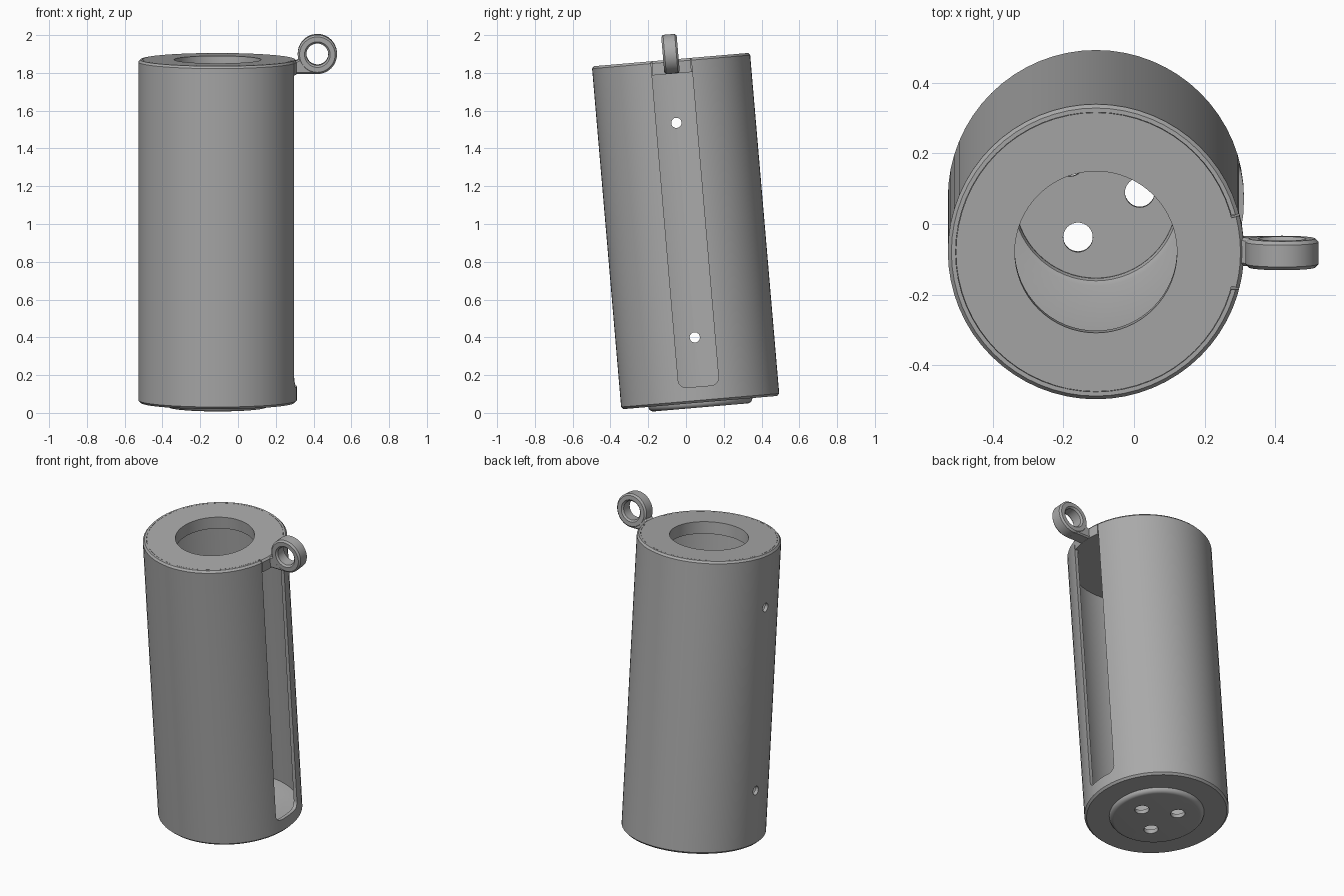
import bpy, bmesh
from math import pi, sin, cos, radians
from mathutils import Matrix, Vector

old = bpy.data.objects.get("Cube")
if old:
    bpy.data.objects.remove(old, do_unlink=True)

RADIUS, INNER, HEIGHT = 0.42, 0.397, 1.822
LID_BOTTOM = 1.747
SLOT_HALF = 0.107
POSE = Matrix.Translation((-0.108, 0.076, 0.055)) @ Matrix.Rotation(radians(4.9), 4, 'X')

grey = bpy.data.materials.new("plain grey")
grey.use_nodes = True
COLOUR = (0.4, 0.4, 0.4, 1)
grey.diffuse_color = COLOUR
grey.node_tree.nodes["Principled BSDF"].inputs["Base Color"].default_value = COLOUR


def finish(bm, name):
    """Turn a bmesh into a posed object."""
    bmesh.ops.remove_doubles(bm, verts=bm.verts, dist=0.0001)
    bmesh.ops.recalc_face_normals(bm, faces=bm.faces)
    mesh = bpy.data.meshes.new(name)
    bm.to_mesh(mesh)
    bm.free()
    mesh.materials.append(grey)
    obj = bpy.data.objects.new(name, mesh)
    obj.matrix_world = POSE
    bpy.context.collection.objects.link(obj)
    return obj


def lathe(name, profile, closed=False, steps=64, start=0, angle=2 * pi, turn=None):
    """Revolve (radius, z) points about z; a partial turn gets end caps."""
    bm = bmesh.new()
    rot = Matrix.Rotation(start, 3, 'Z')
    verts = [bm.verts.new(rot @ Vector((r, 0, z))) for r, z in profile]
    edges = [bm.edges.new(p) for p in zip(verts, verts[1:])]
    if closed:
        edges.append(bm.edges.new((verts[-1], verts[0])))
    out = bmesh.ops.spin(bm, geom=verts + edges, axis=(0, 0, 1), cent=(0, 0, 0),
                         angle=angle, steps=steps)
    if angle < 6:
        last = [e for e in out["geom_last"] if isinstance(e, bmesh.types.BMEdge)]
        bmesh.ops.holes_fill(bm, edges=edges + last, sides=0)
    if turn:
        bm.transform(turn)
    return finish(bm, name)


def prism(name, points, depth):
    """Extrude a planar polygon by a vector."""
    bm = bmesh.new()
    face = bm.faces.new([bm.verts.new(p) for p in points])
    out = bmesh.ops.extrude_face_region(bm, geom=[face], use_keep_orig=True)
    moved = [v for v in out["geom"] if isinstance(v, bmesh.types.BMVert)]
    bmesh.ops.translate(bm, verts=moved, vec=depth)
    return finish(bm, name)


def apply(obj, mod):
    bpy.context.view_layer.objects.active = obj
    bpy.ops.object.modifier_apply(modifier=mod.name)


def cut(obj, cutter):
    mod = obj.modifiers.new("cut", 'BOOLEAN')
    mod.operation, mod.solver, mod.object = 'DIFFERENCE', 'EXACT', cutter
    apply(obj, mod)
    bpy.data.objects.remove(cutter, do_unlink=True)


def rod(centre, radius, half, axis='Z'):
    """Round cutter for a drilled hole."""
    turn = Matrix.Translation(centre)
    if axis != 'Z':
        turn = turn @ Matrix.Rotation(pi / 2, 4, axis)
    return lathe("hole_cutter", [(0, -half), (radius, -half), (radius, half), (0, half)],
                 steps=32, turn=turn)


# Can body: stepped base with a round dish, thin wall, chamfered rims
fillet = [(0.25 + 0.026 * sin(a), -0.026 * cos(a)) for a in [radians(15 * i) for i in range(7)]]
body = lathe("can_body", [(0, -0.026)] + fillet + [
    (0.408, 0), (RADIUS, 0.012), (RADIUS, HEIGHT - 0.012), (0.41, HEIGHT),
    (INNER + 0.001, HEIGHT), (INNER + 0.001, 0.03), (0.25, 0.03),
    (0.236, 0.024), (0.23, 0.01), (0.23, 0), (0, 0)])

# Side slot, open at the top, with rounded lower corners
slot = [(0.2, SLOT_HALF, 2), (0.2, -SLOT_HALF, 2)]
for side, first in ((-1, 180), (1, 270)):
    for i in range(7):
        a = radians(first + 15 * i)
        slot.append((0.2, side * (SLOT_HALF - 0.04) + 0.04 * cos(a), 0.125 + 0.04 * sin(a)))
cut(body, prism("slot_cutter", slot, (0.5, 0, 0)))

# Two wall holes opposite the slot, three holes in the base
for z in (0.346, 1.486):
    cut(body, rod((-RADIUS, 0, z), 0.027, 0.1, 'Y'))
for degrees in (-114, 6, 126):
    a = radians(degrees)
    cut(body, rod((0.125 * cos(a), 0.125 * sin(a), 0), 0.042, 0.1))

# Lid with a large opening, and the tab that fills the top of the slot
lid = lathe("lid", [(0.23, LID_BOTTOM), (0.23, HEIGHT), (INNER, HEIGHT), (INNER, LID_BOTTOM)],
            closed=True)
tab = lathe("lid_tab", [(0.39, LID_BOTTOM), (0.39, HEIGHT), (0.41, HEIGHT),
                        (RADIUS, HEIGHT - 0.012), (RADIUS, LID_BOTTOM)],
            closed=True, steps=6, start=radians(-14.2), angle=radians(28.4))

# Hanging eye: chamfered ring on a short arm
EYE_X, EYE_Z, OUT, HOLE, HALF, C = 0.528, 1.852, 0.104, 0.058, 0.041, 0.01
ring = lathe("eye_ring", [(HOLE, C - HALF), (HOLE, HALF - C), (HOLE + C, HALF), (OUT - C, HALF),
                          (OUT, HALF - C), (OUT, C - HALF), (OUT - C, -HALF), (HOLE + C, -HALF)],
             closed=True, steps=48,
             turn=Matrix.Translation((EYE_X, 0, EYE_Z)) @ Matrix.Rotation(pi / 2, 4, 'X'))
arm = prism("eye_arm", [(x, -0.04, z) for x, z in (
    (0.4, 1.748), (EYE_X, 1.748), (0.47, 1.785), (0.44, 1.83), (0.4, 1.81))], (0, 0.08, 0))
bevel = arm.modifiers.new("bevel", 'BEVEL')
bevel.width, bevel.segments = 0.008, 1
apply(arm, bevel)

# Smooth round walls, crisp edges
for obj in (body, lid, tab, ring, arm):
    bpy.ops.object.select_all(action='DESELECT')
    obj.select_set(True)
    bpy.context.view_layer.objects.active = obj
    bpy.ops.object.shade_smooth_by_angle(angle=radians(30))
